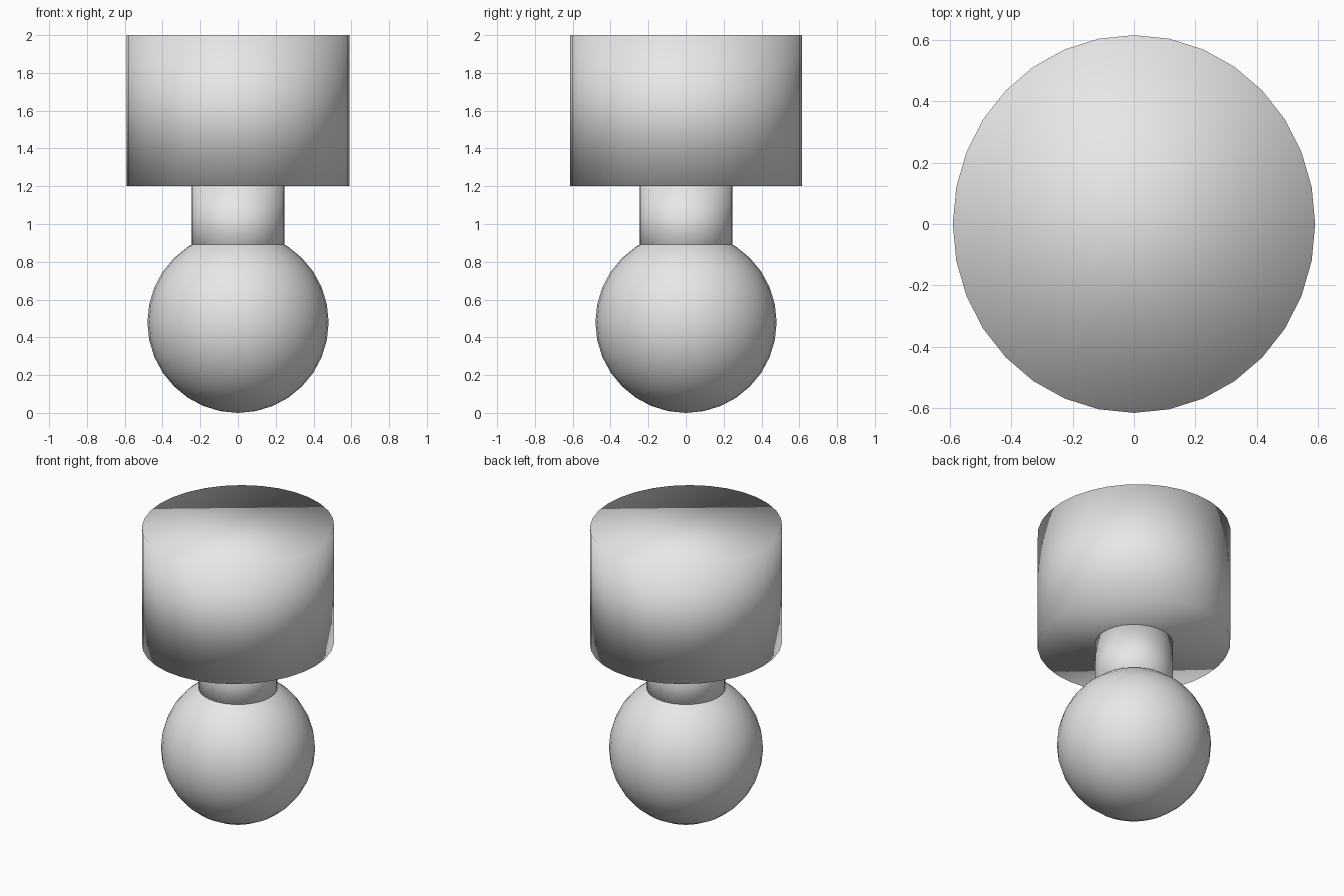
import bpy

default_cube = bpy.data.objects.get("Cube")
if default_cube:
    bpy.data.objects.remove(default_cube, do_unlink=True)

# One plain grey for every part
grey = bpy.data.materials.new("light grey")
grey.use_nodes = True
grey.diffuse_color = (0.8, 0.8, 0.8, 1)
grey.node_tree.nodes["Principled BSDF"].inputs["Base Color"].default_value = (0.8, 0.8, 0.8, 1)


def finish(name):
    """Name, colour and smooth the newly added part."""
    part = bpy.context.object
    part.name = name
    part.data.materials.append(grey)
    bpy.ops.object.shade_smooth()
    return part


def cylinder(name, rx, ry, bottom, top):
    bpy.ops.mesh.primitive_cylinder_add(
        vertices=32, radius=1, depth=1, location=(0, 0, (bottom + top) / 2))
    bpy.context.object.scale = (rx, ry, top - bottom)
    bpy.ops.object.transform_apply(location=False, rotation=False, scale=True)
    return finish(name)


# Round base
bpy.ops.mesh.primitive_uv_sphere_add(
    segments=32, ring_count=16, radius=0.48, location=(0, 0, 0.48))
finish("base_ball")

# Neck sunk into the ball, and the slightly oval head
cylinder("neck", 0.245, 0.245, 0.8, 1.2)
cylinder("head", 0.59, 0.615, 1.2, 2.0)
